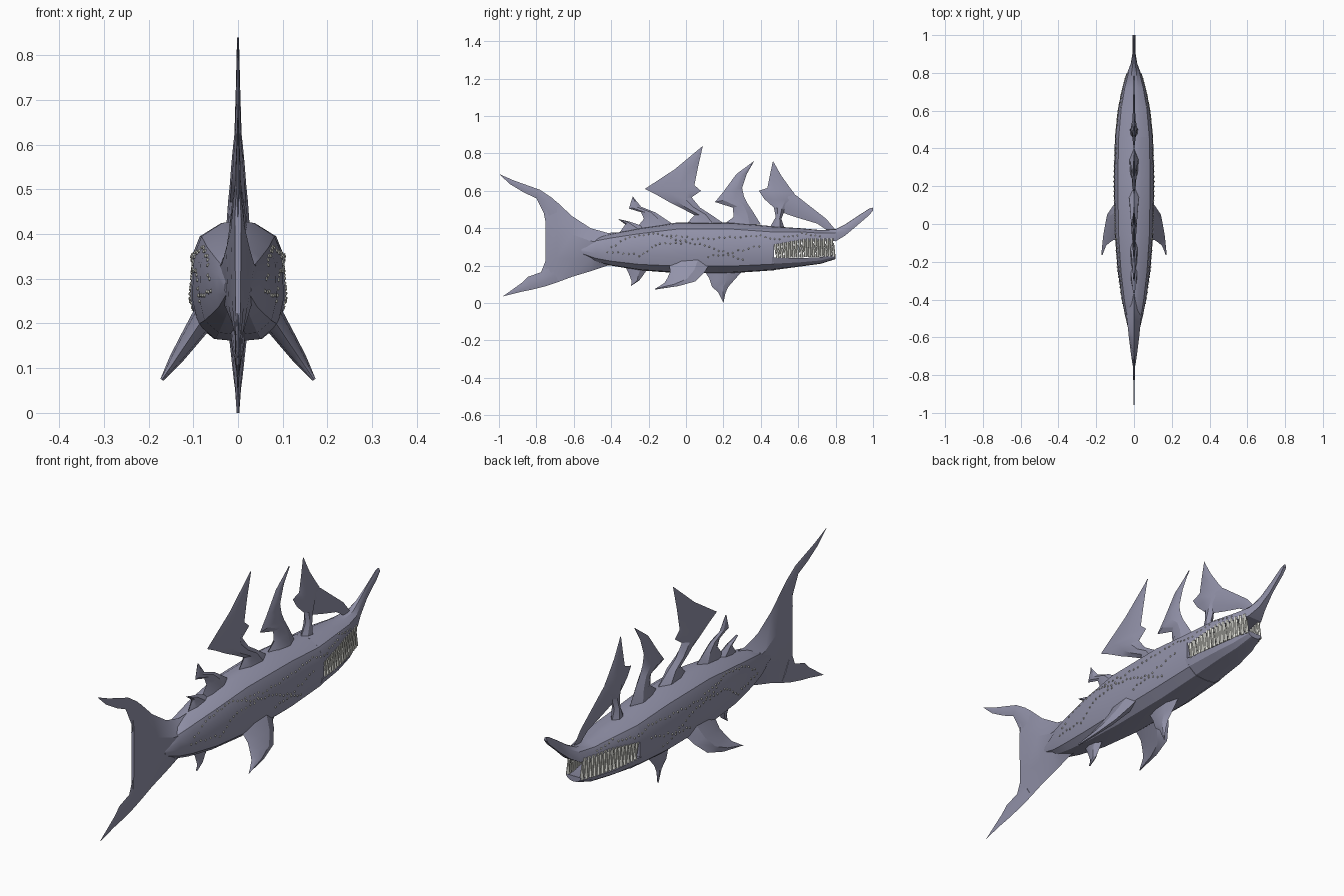
import bpy, bmesh, math, random
from mathutils import Matrix, Vector
from mathutils.bvhtree import BVHTree

random.seed(4)
default_cube = bpy.data.objects.get("Cube")
if default_cube:
    bpy.data.objects.remove(default_cube, do_unlink=True)


def material(name, red, green, blue):
    mat = bpy.data.materials.new(name)
    mat.use_nodes = True
    colour = (red, green, blue, 1)
    mat.diffuse_color = colour
    mat.node_tree.nodes["Principled BSDF"].inputs["Base Color"].default_value = colour
    return mat


skin = material("lavender grey skin", .29, .29, .4)
bone = material("pale bone", .8, .8, .74)


def finish(name, bm, mat):
    """Clean the mesh, make the object and shade it with sharp creases kept."""
    bmesh.ops.remove_doubles(bm, verts=bm.verts, dist=.0004)
    bmesh.ops.recalc_face_normals(bm, faces=bm.faces)
    mesh = bpy.data.meshes.new(name)
    bm.to_mesh(mesh)
    bm.free()
    mesh.materials.append(mat)
    part = bpy.data.objects.new(name, mesh)
    bpy.context.collection.objects.link(part)
    bpy.ops.object.select_all(action="DESELECT")
    part.select_set(True)
    bpy.context.view_layer.objects.active = part
    bpy.ops.object.shade_smooth_by_angle(angle=math.radians(25))
    return part


def bridge(name, rings):
    """Join closed rings of points into one capped skin."""
    bm = bmesh.new()
    loops = [[bm.verts.new(point) for point in ring] for ring in rings]
    for near, far in zip(loops, loops[1:]):
        for i in range(len(near)):
            bm.faces.new((near[i - 1], near[i], far[i], far[i - 1]))
    bm.faces.new(loops[0])
    bm.faces.new(loops[-1])
    return finish(name, bm, skin)


def girth(y):
    """Half width of the animal, tapering faster towards the snout."""
    reach = y - .2
    taper = (reach / .69) ** 3 if reach > 0 else (-reach / .866) ** 2.5
    return max(.107 * (1 - taper), .007)


def loft(name, half, stations):
    """Stations are y, bottom, top; half is the unit outline of the +x side."""
    outline = half + [(-u, v) for u, v in reversed(half) if u > 0]
    return bridge(name, [[(u * girth(y), y, low + v * (high - low)) for u, v in outline]
                         for y, low, high in stations])


def fin(name, root, sections):
    """Sections run root to tip: leading y, z and trailing y, z, or one tip point."""
    rings = []
    for i, section in enumerate(sections):
        thick = Vector((root * (1 - i / len(sections)) ** 1.2, 0, 0))
        lead, trail = Vector((0, *section[:2])), Vector((0, *section[-2:]))
        fore, aft = lead.lerp(trail, .3), lead.lerp(trail, .7)
        rings.append([lead, fore + thick, aft + thick * .8,
                      trail, aft - thick * .8, fore - thick])
    return bridge(name, rings)


# Trunk and jaws
body = loft("body",
            [(0, 1), (.35, .98), (.8, .87), (.97, .7), (1, .35), (.87, .14), (.5, .02), (0, 0)],
            [(-.56, .26, .3), (-.48, .22, .35), (-.4, .2, .37), (-.25, .175, .4),
             (-.05, .16, .43), (.25, .16, .43), (.47, .175, .41)])
upper_jaw = loft("upper_jaw_and_horn",
                 [(0, 1), (.35, .97), (.8, .7), (.97, .3), (.98, 0), (0, 0)],
                 [(.46, .31, .41), (.61, .335, .4), (.72, .335, .39), (.8, .33, .395),
                  (.85, .36, .42), (.91, .41, .46), (.98, .47, .505), (1, .495, .51)])
loft("lower_jaw", [(0, 1), (1, 1), (.87, .5), (.5, .08), (0, 0)],
     [(.46, .175, .245), (.61, .195, .24), (.72, .21, .245), (.8, .235, .26)])

# Tail
fin("tail_stem", .06, [(-.3, .38, -.3, .2), (-.42, .375, -.42, .2), (-.51, .4, -.51, .17),
                       (-.61, .465, -.61, .14), (-.69, .54, -.69, .11), (-.75, .585, -.75, .09)])
fin("tail_upper_lobe", .007, [(-.66, .51, -.745, .4), (-.72, .565, -.76, .48),
                              (-.78, .605, -.8, .56), (-.85, .63, -.865, .59),
                              (-.92, .655, -.94, .635), (-1, .69)])
fin("tail_lower_lobe", .007, [(-.68, .115, -.745, .24), (-.75, .09, -.775, .165),
                              (-.83, .07, -.845, .14), (-.88, .06, -.875, .11), (-.98, .035)])

# Ragged sails along the back
fin("front_sail", .022, [(.53, .39, .44, .39), (.51, .45, .48, .46), (.53, .5, .47, .51),
                         (.58, .55, .42, .555), (.58, .585, .39, .6), (.56, .61, .435, .615),
                         (.51, .68, .45, .69), (.465, .76)])
fin("front_sail_arm", .009, [(.53, .61, .5, .49), (.59, .575, .54, .475), (.66, .52, .6, .455),
                             (.75, .45, .7, .425), (.8, .39, .76, .385)])
fin("second_sail", .024, [(.4, .42, .2, .42), (.36, .485, .255, .46), (.33, .53, .25, .51),
                          (.31, .57, .155, .54), (.3, .615, .2, .595), (.325, .69, .27, .69),
                          (.365, .76)])
fin("third_sail", .026, [(.21, .42, 0, .42), (.13, .475, .045, .47), (.075, .51, -.03, .51),
                         (.03, .565, -.09, .54), (.08, .6, -.16, .58), (.045, .63, -.22, .61),
                         (.065, .73, -.06, .715), (.09, .84)])
fin("fourth_sail", .02, [(-.06, .415, -.27, .395), (-.12, .455, -.225, .45),
                         (-.165, .485, -.24, .485), (-.24, .515, -.305, .505), (-.285, .57)])
fin("rear_spike", .018, [(-.2, .4, -.36, .37), (-.3, .435, -.325, .42), (-.365, .45)])

# Belly fins
fin("belly_fin", .02, [(.3, .17, .1, .17), (.26, .125, .125, .13), (.225, .085, .14, .085),
                       (.21, .05, .17, .06), (.2, 0)])
fin("rear_belly_fin", .018, [(-.2, .19, -.33, .205), (-.235, .14, -.305, .155),
                             (-.25, .12, -.29, .115), (-.295, .09)])

# Pectoral fins, drawn upright and swung down and out on each side
for side, label in ((1, "left"), (-1, "right")):
    pectoral = fin(label + "_pectoral_fin", .028,
                   [(.13, 0, -.09, 0), (.1, .06, -.085, .06), (.05, .12, -.1, .1),
                    (-.04, .15, -.115, .13), (-.165, .17)])
    pectoral.location = (side * .075, 0, .215)
    pectoral.rotation_euler.y = side * math.radians(146)

# Interlocking teeth: even steps hang from the upper jaw, odd steps rise from the lower
teeth = bmesh.new()
count = 30
for step in range(count):
    along = step / count
    y = .48 + .32 * along
    top, low = .315 + .03 * min(1, 2 * along), .24 + .01 * along
    length = (top - low) * random.uniform(.7, .95)
    hanging = step % 2 == 0
    middle = top - length / 2 if hanging else low + length / 2
    flip = Matrix.Rotation(math.pi if hanging else 0, 4, "X")
    for side in (-1, 1):
        place = Matrix.Translation((side * (girth(y) * .93 - .003), y, middle))
        bmesh.ops.create_cone(teeth, cap_ends=True, segments=6, radius1=.01,
                              radius2=.002, depth=length, matrix=place @ flip)
finish("teeth", teeth, bone)


# Uneven rows of small studs resting on the flanks
def surface(part):
    return BVHTree.FromPolygons([v.co for v in part.data.vertices],
                                [list(p.vertices) for p in part.data.polygons])


trunk_surface, jaw_surface = surface(body), surface(upper_jaw)
rows = [[(-.4, .3), (-.3, .35), (-.15, .37), (-.03, .335), (.1, .31), (.2, .27), (.33, .22)],
        [(-.42, .275), (-.25, .255), (-.14, .32), (.03, .325)],
        [(-.08, .355), (.12, .34), (.35, .36), (.5, .345), (.62, .37), (.74, .36)],
        [(.12, .25), (.25, .27), (.42, .31)]]
studs = bmesh.new()
for row in rows:
    for start, end in zip(row, row[1:]):
        start, end = Vector(start), Vector(end)
        steps = math.ceil((end - start).length / .03)
        for step in range(steps):
            y, z = start.lerp(end, step / steps)
            z += random.uniform(-.006, .006)
            for side in (-1, 1):
                shot = (side, y, z), (-side, 0, 0)
                spot = trunk_surface.ray_cast(*shot)[0] or jaw_surface.ray_cast(*shot)[0]
                if spot:
                    bmesh.ops.create_icosphere(studs, subdivisions=1, radius=.0048,
                                               matrix=Matrix.Translation(spot))
finish("flank_studs", studs, bone)
